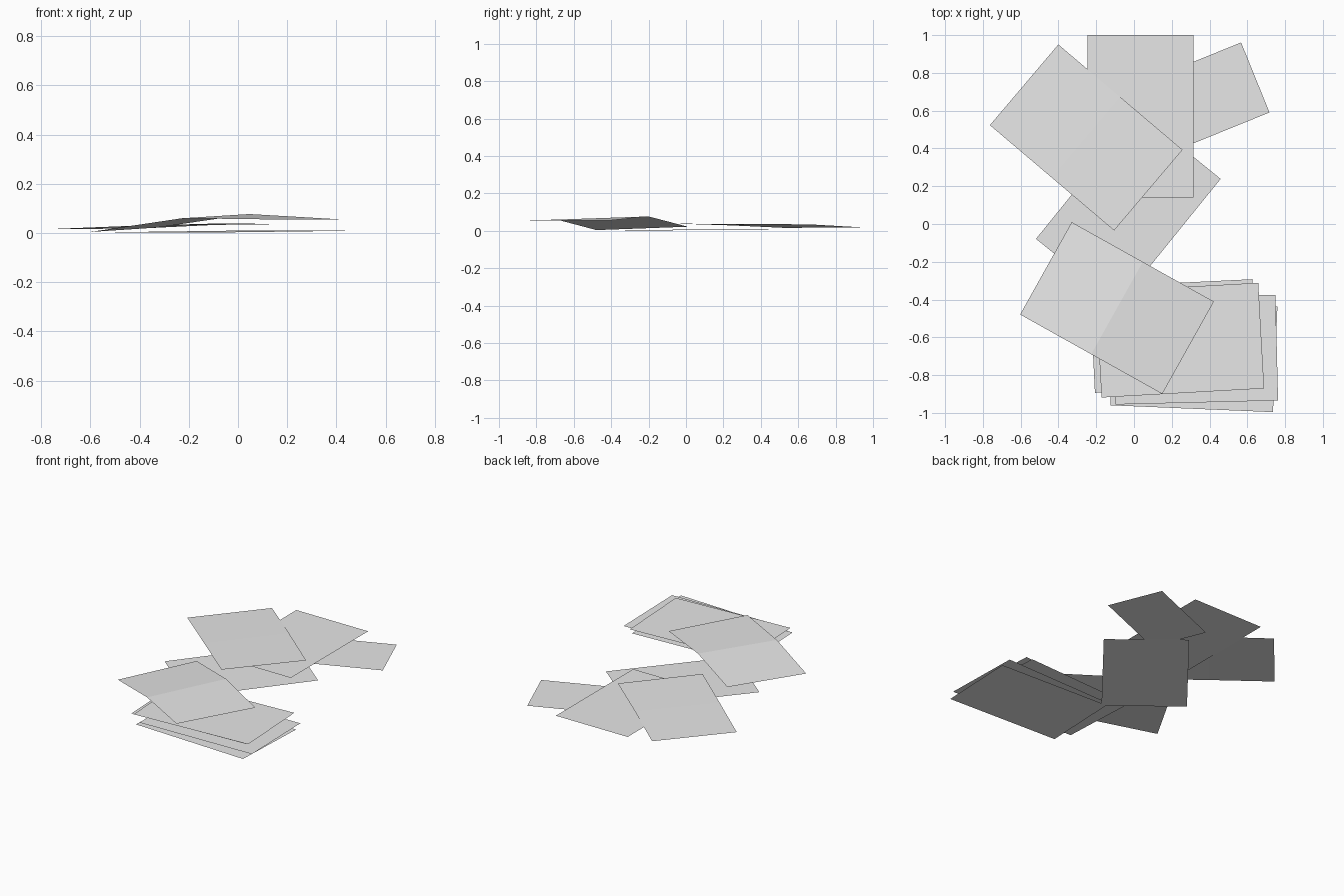
import bpy
import bmesh
from math import radians

cube = bpy.data.objects.get("Cube")
if cube:
    bpy.data.objects.remove(cube, do_unlink=True)

# One plain paper colour
paper = bpy.data.materials.new("paper_white")
paper.use_nodes = True
paper.diffuse_color = (0.8, 0.8, 0.8, 1)
paper.node_tree.nodes["Principled BSDF"].inputs["Base Color"].default_value = (0.8, 0.8, 0.8, 1)

LENGTH, WIDTH = 0.862, 0.56


def sheet(name, x, y, angle, heights, size=1.0):
    """Sheet of paper; heights holds (near, far) edge heights for each column along its length."""
    bm = bmesh.new()
    last = len(heights) - 1
    columns = []
    for i, pair in enumerate(heights):
        along = (i / last - 0.5) * LENGTH * size
        columns.append([bm.verts.new((along, side * WIDTH * size / 2, z))
                        for side, z in zip((-1, 1), pair)])
    for a, b in zip(columns, columns[1:]):
        bm.faces.new((a[0], b[0], b[1], a[1]))
    mesh = bpy.data.meshes.new(name)
    bm.to_mesh(mesh)
    bm.free()
    mesh.materials.append(paper)
    obj = bpy.data.objects.new(name, mesh)
    obj.location = (x, y, 0)
    obj.rotation_euler.z = radians(angle)
    bpy.context.collection.objects.link(obj)
    return obj


def flat_sheet(name, x, y, angle, z, size=1.0):
    return sheet(name, x, y, angle, [(z, z), (z, z)], size)


# Loose pile at the front
pile = [(0.317, -0.698, -2.4, 0.0), (0.325, -0.665, 1.4, 0.018),
        (0.21, -0.593, 2.8, 0.03), (0.243, -0.615, 3.2, 0.043)]
for number, place in enumerate(pile, 1):
    flat_sheet(f"pile_sheet_{number}", *place)

# Creased sheet leaning off the pile
sheet("creased_sheet", -0.09, -0.445, -29.2,
      [(0.004, 0.022), (0.06, 0.077), (0.055, 0.055)])

# Scattered sheets at the back
sheet("middle_sheet", -0.03, 0.08, 51, [(0.002, 0.003), (0.009, 0.010)])
flat_sheet("small_sheet", 0.357, 0.66, 22.1, 0.014, 0.714)
flat_sheet("back_sheet", 0.035, 0.57, 90, 0.026)
sheet("bent_sheet", -0.253, 0.458, -40.3,
      [(0.016, 0.018), (0.029, 0.034), (0.038, 0.037)])
